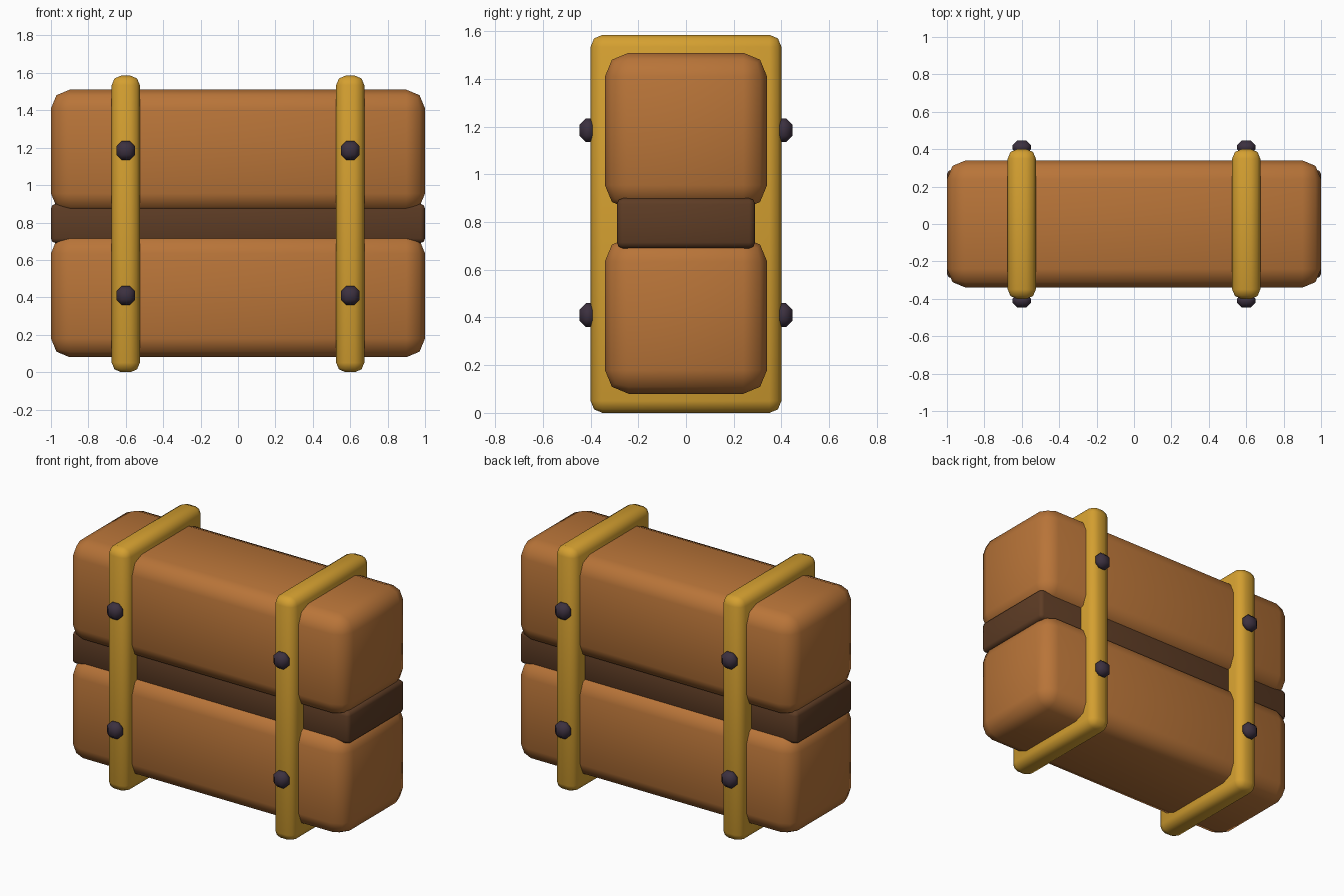
import bpy, bmesh
from math import radians

cube = bpy.data.objects.get("Cube")
if cube:
    bpy.data.objects.remove(cube, do_unlink=True)


def material(name, rgb):
    mat = bpy.data.materials.new(name)
    mat.use_nodes = True
    mat.diffuse_color = (*rgb, 1)
    mat.node_tree.nodes["Principled BSDF"].inputs["Base Color"].default_value = (*rgb, 1)
    return mat


wood = material("warm wood", (0.48, 0.175, 0.04))
dark_wood = material("dark wood", (0.11, 0.045, 0.018))
gold = material("golden metal", (0.66, 0.35, 0.03))
iron = material("dark iron", (0.045, 0.03, 0.05))


def rounded_box(name, low, high, bevel, segments, mat):
    """Box between two corners with rounded edges."""
    bm = bmesh.new()
    bmesh.ops.create_cube(bm, size=1)
    for v in bm.verts:
        v.co = [(h - l) * c for l, h, c in zip(low, high, v.co)]
    bmesh.ops.bevel(bm, geom=bm.edges[:], offset=bevel, segments=segments,
                    profile=0.5, affect='EDGES')
    mesh = bpy.data.meshes.new(name)
    bm.to_mesh(mesh)
    bm.free()
    mesh.materials.append(mat)
    ob = bpy.data.objects.new(name, mesh)
    ob.location = [(l + h) / 2 for l, h in zip(low, high)]
    bpy.context.collection.objects.link(ob)
    bpy.ops.object.select_all(action='DESELECT')
    ob.select_set(True)
    bpy.context.view_layer.objects.active = ob
    bpy.ops.object.shade_smooth_by_angle(angle=radians(50))
    return ob


# Two stacked beams with a recessed core between them
rounded_box("lower_beam", (-1, -0.34, 0.08), (1, 0.34, 0.735), 0.1, 2, wood)
rounded_box("upper_beam", (-1, -0.34, 0.855), (1, 0.34, 1.51), 0.1, 2, wood)
rounded_box("core", (-1, -0.29, 0.69), (1, 0.29, 0.9), 0.025, 2, dark_wood)

# Straps around the beams, each with studs on front and back
for side, sx in (("right", -1), ("left", 1)):
    x = 0.6 * sx
    rounded_box(side + "_strap", (x - 0.075, -0.4, 0), (x + 0.075, 0.4, 1.585),
                0.05, 2, gold)
    for face, sy in (("front", -1), ("back", 1)):
        y = 0.41 * sy
        for level, z in (("lower", 0.41), ("upper", 1.185)):
            rounded_box(f"{side}_{face}_{level}_stud",
                        (x - 0.05, y - 0.037, z - 0.05),
                        (x + 0.05, y + 0.037, z + 0.05), 0.027, 1, iron)
